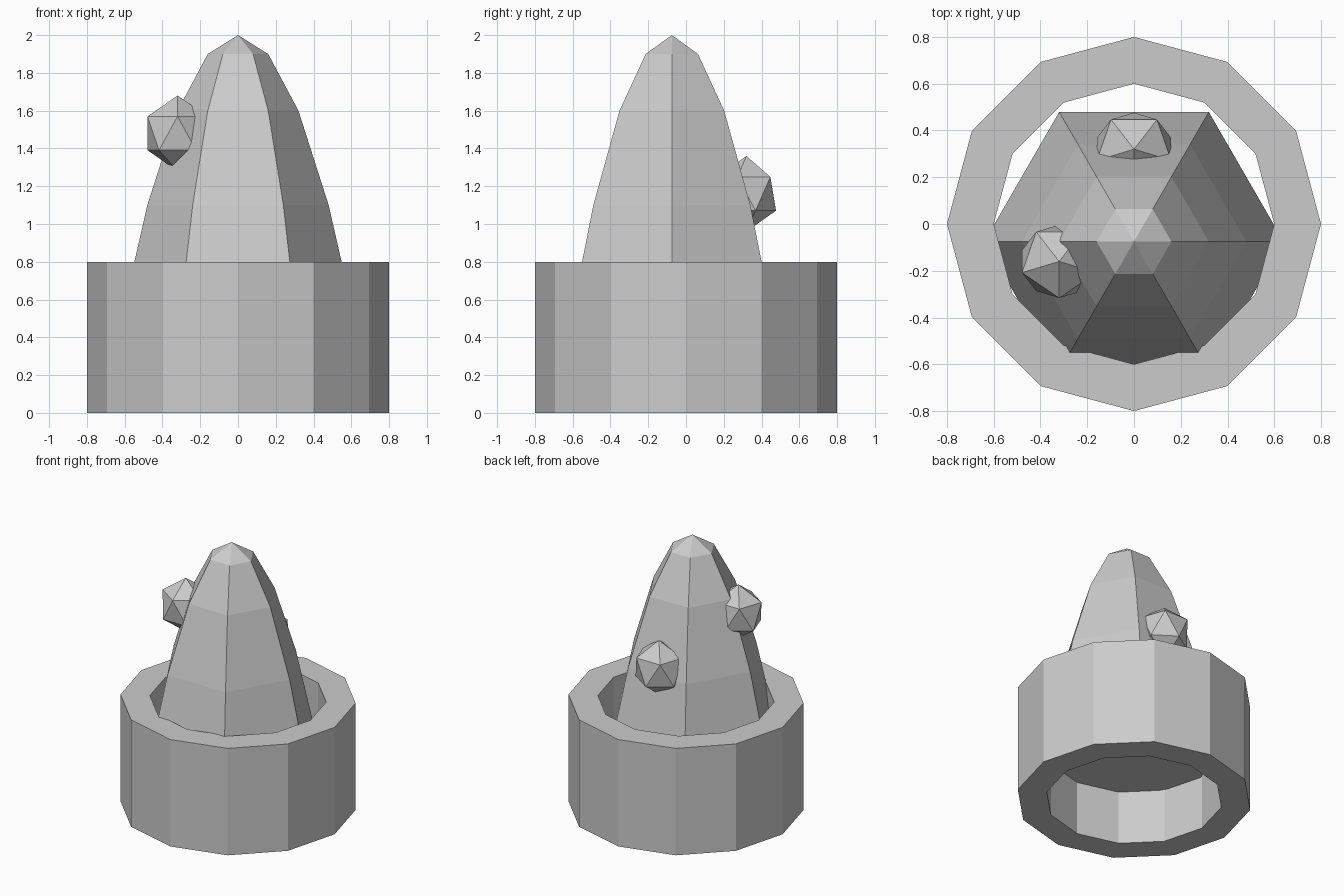
import bpy, bmesh, math
from mathutils import Matrix

if "Cube" in bpy.data.objects:
    bpy.data.objects.remove(bpy.data.objects["Cube"])


def add_object(name, bm):
    bmesh.ops.recalc_face_normals(bm, faces=bm.faces)
    mesh = bpy.data.meshes.new(name)
    bm.to_mesh(mesh)
    bm.free()
    obj = bpy.data.objects.new(name, mesh)
    bpy.context.collection.objects.link(obj)
    return obj


def add_ring(bm, radius, z, sides, cy=0):
    return [bm.verts.new((radius * math.cos(2 * math.pi * i / sides),
                          cy + radius * math.sin(2 * math.pi * i / sides), z))
            for i in range(sides)]


def bridge(bm, a, b):
    n = len(a)
    for i in range(n):
        j = (i + 1) % n
        bm.faces.new((a[i], a[j], b[j], b[i]))


# Pot: open twelve-sided tube
bm = bmesh.new()
rings = [add_ring(bm, r, z, 12) for r, z in
         ((0.8, 0), (0.8, 0.8), (0.6, 0.8), (0.6, 0))]
for k in range(4):
    bridge(bm, rings[k], rings[(k + 1) % 4])
add_object("pot", bm)

# Cactus body: six-sided paraboloid with a flat base inside the pot
CY = -0.075
bm = bmesh.new()
rings = [add_ring(bm, 0.16 * k, 2 - 0.1 * k * k, 6, CY) for k in range(1, 5)]
for a, b in zip(rings, rings[1:]):
    bridge(bm, a, b)
bm.faces.new(rings[-1])
tip = bm.verts.new((0, CY, 2))
for i in range(6):
    bm.faces.new((tip, rings[0][i], rings[0][(i + 1) % 6]))
add_object("cactus_body", bm)

# Buds: twenty-sided balls half sunk in the body
for name, loc in (("side_bud", (-0.32, -0.16, 1.48)),
                  ("back_bud", (0, 0.32, 1.16))):
    bm = bmesh.new()
    bmesh.ops.create_icosphere(bm, subdivisions=1, radius=1)
    bm.transform(Matrix.Translation(loc)
                 @ Matrix.Diagonal((0.187, 0.175, 0.2, 1))
                 @ Matrix.Rotation(-math.pi / 2, 4, 'Z'))
    add_object(name, bm)
